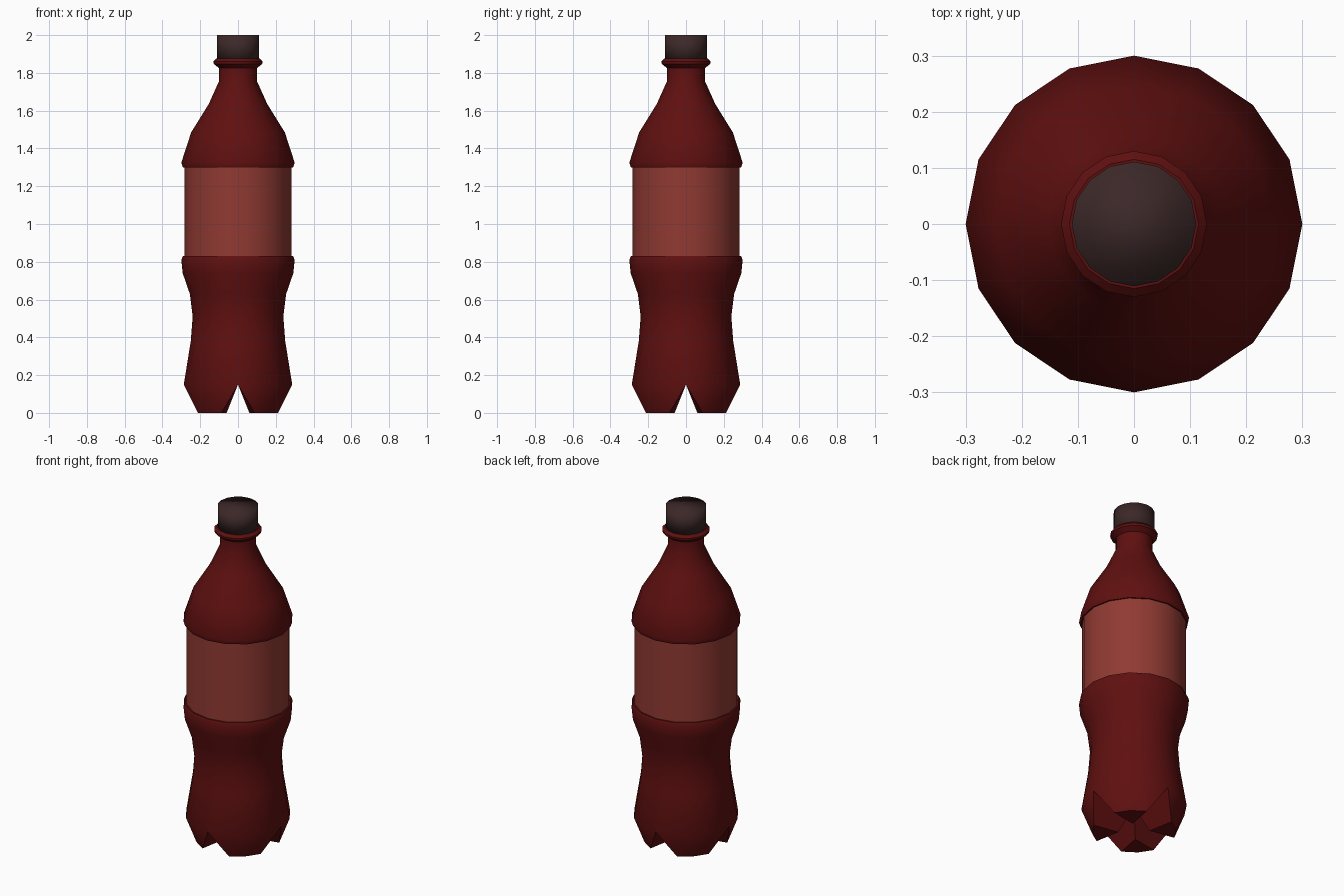
import bpy, bmesh, math
from math import radians, sin, cos

cube = bpy.data.objects.get("Cube")
if cube:
    bpy.data.objects.remove(cube, do_unlink=True)

SIDES = 16


def material(name, rgb):
    mat = bpy.data.materials.new(name)
    mat.use_nodes = True
    color = (*rgb, 1.0)
    mat.diffuse_color = color
    bsdf = next(n for n in mat.node_tree.nodes if n.type == 'BSDF_PRINCIPLED')
    bsdf.inputs["Base Color"].default_value = color
    return mat


def point(bm, r, z, step):
    a = radians(360 / SIDES * step)
    return bm.verts.new((r * cos(a), r * sin(a), z))


def lathe(bm, profile):
    """Revolve (radius, height) pairs and return the rings of vertices."""
    rings = [[point(bm, r, z, i) for i in range(SIDES)] for r, z in profile]
    for low, high in zip(rings, rings[1:]):
        for i in range(SIDES):
            j = (i + 1) % SIDES
            bm.faces.new((low[i], low[j], high[j], high[i]))
    return rings


def finish(bm, name, mat, angle):
    bmesh.ops.recalc_face_normals(bm, faces=bm.faces)
    mesh = bpy.data.meshes.new(name)
    bm.to_mesh(mesh)
    bm.free()
    mesh.materials.append(mat)
    obj = bpy.data.objects.new(name, mesh)
    bpy.context.collection.objects.link(obj)
    bpy.ops.object.select_all(action='DESELECT')
    obj.select_set(True)
    bpy.context.view_layer.objects.active = obj
    bpy.ops.object.shade_smooth_by_angle(angle=radians(angle))
    return obj


body_red = material("dark red", (0.115, 0.005, 0.005))
label_red = material("label red", (0.28, 0.042, 0.032))
cap_brown = material("cap brown", (0.045, 0.021, 0.021))

# Bottle wall, from the foot tops to the neck ring, recessed for the label
bm = bmesh.new()
rings = lathe(bm, [
    (0.287, 0.15), (0.25, 0.38), (0.24, 0.51), (0.255, 0.63), (0.293, 0.74),
    (0.3, 0.81), (0.292, 0.83), (0.278, 0.83), (0.278, 1.30), (0.292, 1.30),
    (0.3, 1.325), (0.248, 1.485), (0.155, 1.635), (0.1, 1.757), (0.1, 1.825),
    (0.128, 1.847), (0.13, 1.86), (0.115, 1.875)])
bm.faces.new(rings[-1])

# Four feet separated by crossed channels
base = rings[0]
centre = bm.verts.new((0, 0, 0.15))
for s in range(0, SIDES, 4):
    rim = [base[(s + k) % SIDES] for k in range(5)]
    toes = [point(bm, 0.229, 0, s + k) for k in (1, 2, 3)]
    heel = point(bm, 0.085, 0, s + 2)
    bm.faces.new((rim[0], toes[0], rim[1]))
    bm.faces.new((rim[1], toes[0], toes[1], rim[2]))
    bm.faces.new((rim[2], toes[1], toes[2], rim[3]))
    bm.faces.new((rim[3], toes[2], rim[4]))
    bm.faces.new((toes[0], heel, toes[2], toes[1]))
    bm.faces.new((rim[0], centre, heel, toes[0]))
    bm.faces.new((rim[4], toes[2], heel, centre))
finish(bm, "bottle", body_red, 40)

# Label sleeve
bm = bmesh.new()
lathe(bm, [(0.284, 0.83), (0.284, 1.30)])
finish(bm, "label", label_red, 40)

# Screw cap with softly shaded rim
bm = bmesh.new()
cap = lathe(bm, [(0.111, 1.865), (0.111, 2.0)])
for ring in cap:
    bm.faces.new(ring)
finish(bm, "cap", cap_brown, 180)
